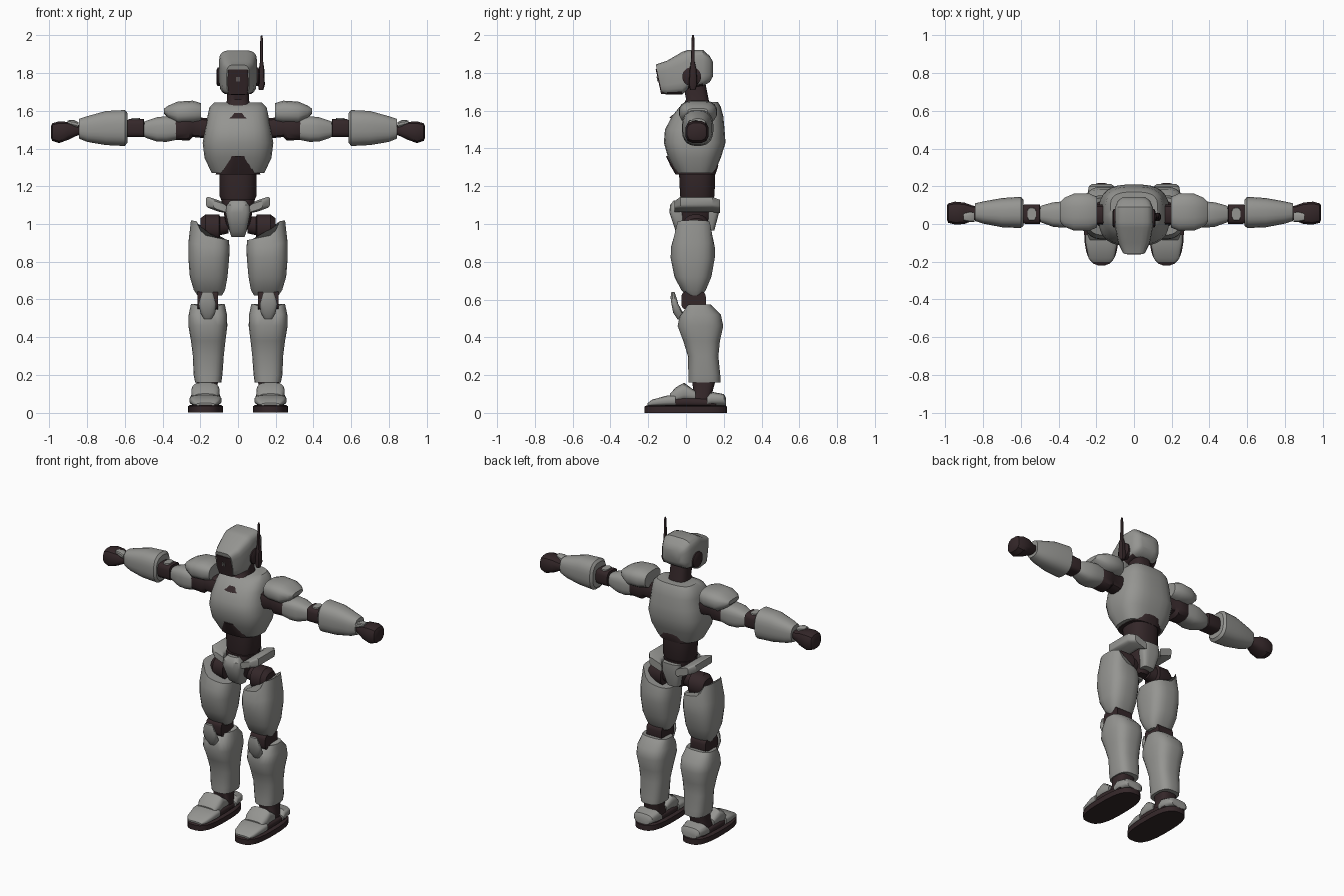
import bpy, bmesh, math


def material(name, col):
    m = bpy.data.materials.new(name)
    m.diffuse_color = (*col, 1)
    return m


GREY = material("armour grey", (0.30, 0.30, 0.285))
DARK = material("joint dark", (0.034, 0.020, 0.022))
ORDER = {'x': lambda t, u, v: (t, u, v), 'y': lambda t, u, v: (u, t, v), 'z': lambda t, u, v: (u, v, t)}


def loft(name, axis, rings, mat, e=3.0, n=20, mirror=False, warp=None):
    """Skin of rounded sections (t, umin, umax, vmin, vmax) along an axis."""
    bm = bmesh.new()
    loops = []
    for t, u0, u1, v0, v1 in rings:
        loop = []
        for i in range(n):
            a = 2 * math.pi * (i + 0.5) / n
            c, s = math.cos(a), math.sin(a)
            c = math.copysign(abs(c) ** (2 / e), c)
            s = math.copysign(abs(s) ** (2 / e), s)
            p = ORDER[axis](t, (u0 + u1) / 2 + c * (u1 - u0) / 2, (v0 + v1) / 2 + s * (v1 - v0) / 2)
            loop.append(bm.verts.new(warp(*p) if warp else p))
        loops.append(loop)
    for a, b in zip(loops, loops[1:]):
        for i in range(n):
            j = (i + 1) % n
            bm.faces.new((a[i], a[j], b[j], b[i]))
    bm.faces.new(loops[0])
    bm.faces.new(loops[-1])
    bmesh.ops.recalc_face_normals(bm, faces=bm.faces)
    me = bpy.data.meshes.new(name)
    bm.to_mesh(me)
    bm.free()
    me.materials.append(mat)
    ob = bpy.data.objects.new(name, me)
    bpy.context.collection.objects.link(ob)
    if mirror:
        ob.modifiers.new("mirror", 'MIRROR')
    return ob


def pair(name, axis, rings, mat, **kw):
    return loft(name, axis, rings, mat, mirror=True, **kw)


def clamp(f):
    return max(0.0, min(1.0, f))


# Head, with a slanted face
head = loft("head", 'y', [(-.16, -.06, .06, 1.69, 1.845), (-.10, -.085, .085, 1.685, 1.865),
                          (-.02, -.10, .10, 1.685, 1.912), (.01, -.102, .102, 1.715, 1.922),
                          (.09, -.10, .10, 1.73, 1.922), (.125, -.085, .085, 1.75, 1.89),
                          (.142, -.06, .06, 1.78, 1.86)], GREY, e=4.5,
            warp=lambda x, y, z: (x, y + (.22 * (1.845 - z) if y < -.12 else 0), z))
head.data.materials.append(DARK)
for p in head.data.polygons:
    if p.normal.z < -.8 and p.center.y < .1:
        p.material_index = 1
loft("visor", 'z', [(1.688, -.052, .052, -.132, -.05), (1.75, -.06, .06, -.145, -.05),
                    (1.82, -.055, .055, -.161, -.05)], DARK, e=8)
for s in (-.006, .006):
    loft("visor_mark", 'z', [(1.755, s - .003, s + .003, -.153, -.12),
                             (1.78, s - .003, s + .003, -.158, -.12)], GREY, e=8, n=4)
pair("ear_disc", 'x', [(.08, -.02, .08, 1.73, 1.83), (.108, -.02, .08, 1.73, 1.83),
                       (.115, -.005, .065, 1.745, 1.815)], DARK, e=2)
loft("antenna", 'z', [(1.71, .11, .135, .022, .05), (1.74, .105, .143, .015, .06),
                      (1.82, .11, .14, .02, .055), (1.86, .116, .134, .026, .046),
                      (1.985, .118, .132, .03, .044), (2.0, .121, .129, .033, .041)], DARK, n=10)
loft("neck", 'z', [(1.56, -.07, .07, -.09, .13), (1.635, -.065, .065, -.012, .125),
                   (1.66, -.058, .058, 0, .12), (1.76, -.06, .06, -.02, .10)], DARK)

# Torso, abdomen and waist
loft("chest", 'z', [(1.27, -.14, .14, -.05, .15), (1.35, -.178, .178, -.095, .185),
                    (1.43, -.188, .188, -.118, .21), (1.50, -.177, .177, -.112, .205),
                    (1.57, -.163, .163, -.075, .198), (1.62, -.152, .152, -.035, .185),
                    (1.645, -.125, .125, .015, .17)], GREY, e=2.9, n=28)
loft("abdomen_plate", 'z', [(1.262, -.12, .12, -.056, .156), (1.31, -.095, .095, -.084, .172),
                            (1.36, -.06, .06, -.107, .16)], DARK, e=3, n=24)
loft("waist", 'z', [(1.10, -.075, .075, -.02, .13), (1.15, -.10, .10, -.032, .152),
                    (1.28, -.10, .10, -.038, .155)], DARK, e=2.5, n=24)

# Pelvis and belt armour
loft("pelvis", 'z', [(.945, -.035, .035, 0, .10), (1.0, -.065, .065, -.04, .13),
                     (1.08, -.08, .08, -.05, .15), (1.13, -.09, .09, -.04, .15)], DARK)
loft("front_skirt", 'z', [(.932, -.035, .035, -.02, .05), (.96, -.045, .045, -.055, .05),
                          (1.06, -.066, .066, -.088, 0), (1.10, -.06, .06, -.085, 0),
                          (1.125, -.04, .04, -.065, 0)], GREY, e=3.5)
loft("rear_skirt", 'z', [(.965, -.04, .04, .09, .15), (1.06, -.065, .065, .10, .175),
                         (1.12, -.06, .06, .10, .175)], GREY, e=3.5)
pair("belt_guard", 'y', [(-.06, .06, .13, 1.085, 1.125), (-.03, .08, .17, 1.075, 1.135),
                         (.14, .08, .17, 1.075, 1.135), (.18, .05, .14, 1.08, 1.13)], GREY, e=5,
     warp=lambda x, y, z: (x, y, z + .35 * (x - .13)))

# Legs
pair("hip_joint", 'x', [(.05, .01, .10, .95, 1.04), (.095, .005, .105, .94, 1.04),
                        (.10, -.02, .125, .91, 1.052), (.172, -.02, .125, .91, 1.052),
                        (.20, 0, .11, .93, 1.03)], DARK, e=2.2)


def hip_slant(x, y, z):
    k = clamp((z - .86) / .08)
    return x, y, z + k * (.03 * (x - .05) / .15 + .065 * clamp((x - .19) / .03) - .03)


pair("thigh", 'z', [(.62, .085, .215, .005, .085), (.65, .068, .235, -.025, .105),
                    (.72, .055, .256, -.062, .135), (.82, .046, .264, -.082, .153),
                    (.88, .044, .264, -.08, .153), (.945, .048, .25, -.06, .14)], GREY,
     e=2.8, n=24, warp=hip_slant)
pair("knee_joint", 'x', [(.105, -.025, .105, .545, .645), (.215, -.025, .105, .545, .645)], DARK, e=4)
pair("knee_plate", 'z', [(.495, .14, .18, -.045, 0), (.53, .12, .20, -.068, -.015),
                         (.575, .115, .21, -.077, -.04), (.61, .125, .20, -.082, -.05),
                         (.64, .135, .19, -.078, -.06)], GREY, n=16)


def shin_notch(x, y, z):
    dip = clamp(1 - abs(x - .16) / .07) * clamp((.08 - y) / .08) * clamp((z - .5) / .06)
    return x, y, z - .05 * dip


pair("shin", 'z', [(.16, .088, .228, .012, .182), (.20, .082, .236, .012, .182),
                   (.30, .075, .24, .01, .172), (.38, .066, .25, -.015, .18),
                   (.46, .056, .264, -.045, .198), (.52, .058, .262, -.035, .185),
                   (.575, .07, .25, .0, .13)], GREY, e=2.8, n=24, warp=shin_notch)
pair("ankle", 'z', [(.05, .105, .235, .0, .14), (.11, .11, .225, .04, .14),
                    (.18, .105, .22, .03, .16)], DARK)

# Feet
pair("sole", 'z', [(0, .08, .265, -.22, .218), (.034, .08, .265, -.22, .218),
                   (.04, .09, .255, -.21, .208)], DARK, e=2.8, n=28)
pair("foot_core", 'y', [(-.11, .10, .245, .03, .08), (.0, .095, .25, .03, .085),
                        (.16, .105, .24, .03, .075)], DARK)
pair("toe_cap", 'y', [(-.205, .125, .22, .036, .05), (-.18, .103, .242, .036, .07),
                      (-.10, .088, .257, .036, .092), (-.055, .088, .257, .036, .095)], GREY, e=3.5)
pair("instep_guard", 'y', [(-.085, .11, .235, .055, .10), (-.055, .098, .247, .05, .135),
                           (-.01, .098, .247, .06, .16), (.05, .105, .24, .065, .115)], GREY)
pair("heel_cap", 'y', [(.11, .092, .252, .038, .085), (.135, .092, .252, .038, .112),
                       (.20, .105, .24, .038, .10), (.212, .12, .225, .038, .08)], GREY)

# Arms
pair("shoulder_joint", 'x', [(.14, -.005, .105, 1.45, 1.56), (.24, -.005, .105, 1.46, 1.57),
                             (.26, -.015, .115, 1.44, 1.58), (.33, -.015, .115, 1.445, 1.57),
                             (.36, .0, .10, 1.46, 1.55)], DARK, e=3, n=12)
pair("shoulder_pad", 'x', [(.197, -.02, .145, 1.54, 1.642), (.24, -.038, .165, 1.533, 1.655),
                           (.32, -.036, .162, 1.528, 1.65), (.37, -.015, .14, 1.56, 1.628),
                           (.392, .01, .115, 1.585, 1.612)], GREY, e=2.7, n=16)
pair("upper_arm", 'x', [(.33, -.015, .115, 1.445, 1.565), (.38, -.02, .12, 1.435, 1.572),
                        (.43, -.015, .115, 1.437, 1.567), (.485, .005, .10, 1.455, 1.548),
                        (.505, .012, .09, 1.465, 1.54)], GREY)
pair("elbow_joint", 'x', [(.47, .015, .09, 1.475, 1.535), (.497, .012, .09, 1.475, 1.54),
                          (.50, .0, .105, 1.46, 1.557), (.575, .0, .105, 1.46, 1.557),
                          (.62, .01, .09, 1.47, 1.54)], DARK, e=4, n=16)
pair("elbow_plate", 'z', [(1.54, .515, .57, .015, .09), (1.562, .52, .565, .02, .085)], GREY)
pair("forearm", 'x', [(.587, -.01, .13, 1.43, 1.59), (.60, -.022, .145, 1.413, 1.605),
                      (.70, -.018, .138, 1.418, 1.60), (.80, .002, .12, 1.435, 1.572),
                      (.842, .015, .11, 1.452, 1.558)], GREY, e=2.6, n=24)
pair("hand", 'x', [(.82, .03, .09, 1.48, 1.53), (.86, .015, .10, 1.465, 1.525),
                   (.90, -.002, .115, 1.445, 1.542), (.95, -.004, .12, 1.428, 1.546),
                   (.985, .005, .11, 1.44, 1.535), (.992, .02, .10, 1.455, 1.52)], DARK, e=3, n=12)
pair("hand_plate", 'x', [(.845, .01, .06, 1.51, 1.54), (.87, .01, .065, 1.515, 1.552),
                         (.905, .018, .055, 1.53, 1.55)], GREY, n=12)

# Smooth shading with sharp edges kept
for ob in bpy.context.scene.objects:
    ob.select_set(True)
    bpy.context.view_layer.objects.active = ob
bpy.ops.object.shade_smooth_by_angle(angle=math.radians(35))
